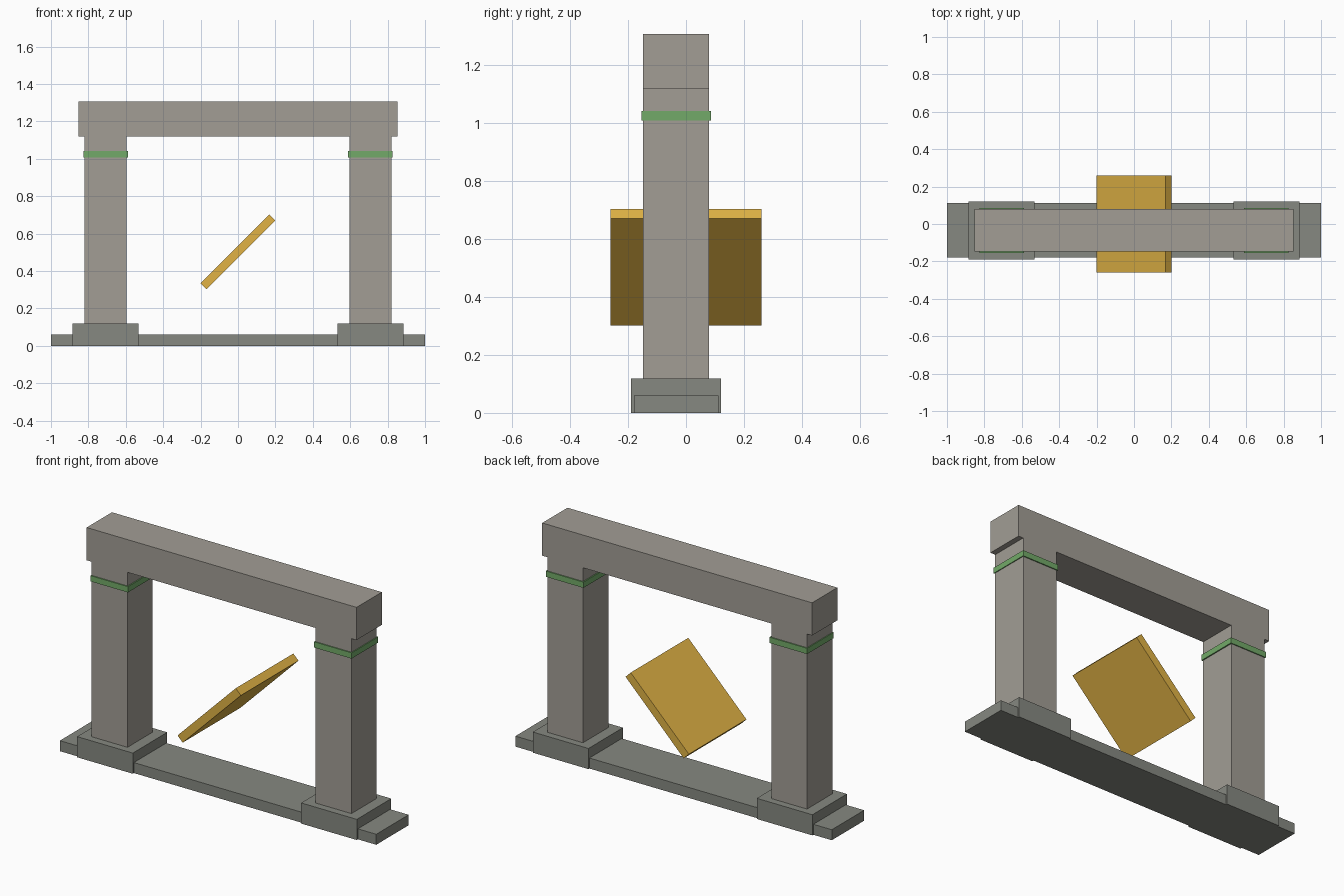
import bpy
from math import radians
from mathutils import Matrix

if "Cube" in bpy.data.objects:
    bpy.data.objects.remove(bpy.data.objects["Cube"])


def material(name, rgb):
    m = bpy.data.materials.new(name)
    m.diffuse_color = (*rgb, 1)
    m.use_nodes = True
    m.node_tree.nodes["Principled BSDF"].inputs["Base Color"].default_value = m.diffuse_color
    return m


STONE = material("warm_stone", (0.36, 0.34, 0.30))
BASE = material("base_stone", (0.24, 0.25, 0.22))
GREEN = material("green_band", (0.17, 0.40, 0.14))
GOLD = material("gold", (0.75, 0.45, 0.06))


def box(name, x, y, z, mat, tilt=0):
    """Box from (min, max) ranges, optionally tilted about its own y axis."""
    bpy.ops.mesh.primitive_cube_add(size=1)
    ob = bpy.context.object
    ob.name = ob.data.name = name
    size = [b - a for a, b in (x, y, z)]
    ob.data.transform(Matrix.Diagonal((*size, 1)))
    ob.location = [(a + b) / 2 for a, b in (x, y, z)]
    ob.rotation_euler.y = radians(tilt)
    ob.data.materials.append(mat)
    return ob


# Ground sill and top beam
box("base_slab", (-1, 1), (-0.18, 0.112), (0, 0.06), BASE)
box("lintel", (-0.853, 0.853), (-0.148, 0.08), (1.118, 1.305), STONE)

# Plinth, pillar and band on each side
for side, s in (("left", -1), ("right", 1)):
    def span(a, b):
        return tuple(sorted((s * a, s * b)))
    box(side + "_plinth", span(0.532, 0.884), (-0.19, 0.121), (0, 0.118), BASE)
    box(side + "_pillar", span(0.595, 0.821), (-0.148, 0.08), (0.06, 1.118), STONE)
    box(side + "_band", span(0.588, 0.826), (-0.154, 0.086), (1.007, 1.04), GREEN)

# Tilted floating panel in the opening
box("tilted_panel", (-0.26, 0.26), (-0.26, 0.26), (0.479, 0.525), GOLD, tilt=-45)
